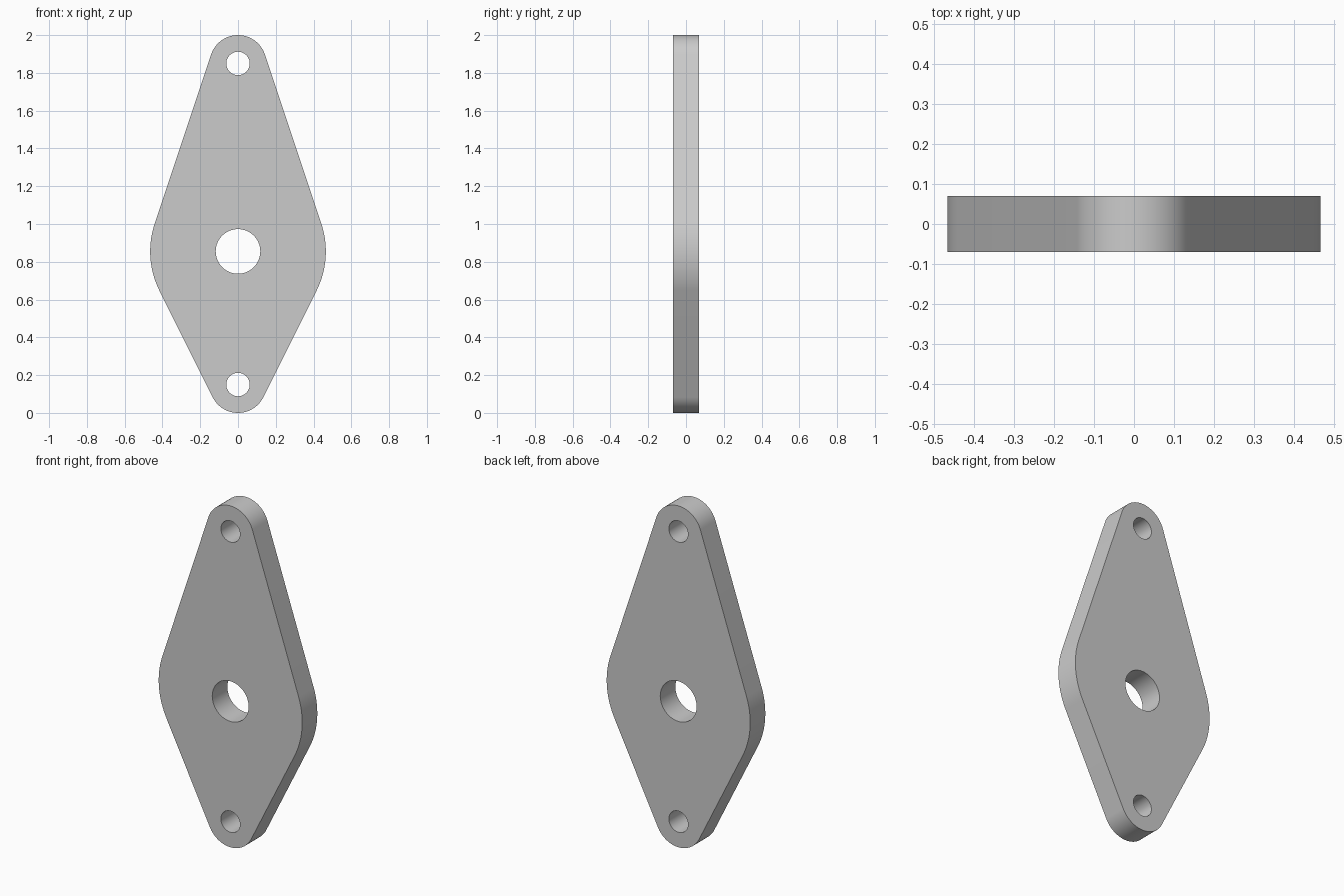
import bpy, bmesh
from math import sin, cos, asin, pi, radians

cube = bpy.data.objects.get("Cube")
if cube:
    bpy.data.objects.remove(cube)

HALF_THICKNESS = 0.07
MID_Z, MID_R = 0.855, 0.465
TOP_Z, BOTTOM_Z, END_R = 1.85, 0.15, 0.15


def arc(z, radius, start, end, steps):
    """Points (x, z) along an arc centred on the plate axis."""
    angles = [start + (end - start) * i / steps for i in range(steps + 1)]
    return [(radius * cos(a), z + radius * sin(a)) for a in angles]


def circle(z, radius, steps=64):
    return arc(z, radius, 0, 2 * pi, steps)[:-1]


# Outline: three arcs joined by their common tangent lines
upper = asin((MID_R - END_R) / (TOP_Z - MID_Z))
lower = asin((MID_R - END_R) / (MID_Z - BOTTOM_Z))
outline = (arc(MID_Z, MID_R, -lower, upper, 24)
           + arc(TOP_Z, END_R, upper, pi - upper, 40)
           + arc(MID_Z, MID_R, pi - upper, pi + lower, 24)
           + arc(BOTTOM_Z, END_R, pi + lower, 2 * pi - lower, 40))

# Centre bore and the two bolt holes
loops = [outline, circle(MID_Z, 0.118), circle(TOP_Z, 0.062), circle(BOTTOM_Z, 0.062)]

# Fill the front face around the holes, then extrude it to the back
bm = bmesh.new()
for points in loops:
    verts = [bm.verts.new((x, -HALF_THICKNESS, z)) for x, z in points]
    for a, b in zip(verts, verts[1:] + verts[:1]):
        bm.edges.new((a, b))
bmesh.ops.triangle_fill(bm, use_beauty=True, edges=bm.edges[:], normal=(0, -1, 0))
result = bmesh.ops.extrude_face_region(bm, geom=bm.faces[:], use_keep_orig=True)
back = [g for g in result["geom"] if isinstance(g, bmesh.types.BMVert)]
bmesh.ops.translate(bm, vec=(0, 2 * HALF_THICKNESS, 0), verts=back)
bmesh.ops.recalc_face_normals(bm, faces=bm.faces[:])

mesh = bpy.data.meshes.new("flange_plate")
bm.to_mesh(mesh)
bm.free()
plate = bpy.data.objects.new("flange_plate", mesh)
bpy.context.collection.objects.link(plate)

# Plain grey material
grey = bpy.data.materials.new("light_grey")
grey.use_nodes = True
color = (0.6, 0.6, 0.6, 1)
grey.diffuse_color = color
grey.node_tree.nodes["Principled BSDF"].inputs["Base Color"].default_value = color
mesh.materials.append(grey)

# Smooth rims and bores with sharp face edges
bpy.ops.object.select_all(action="DESELECT")
plate.select_set(True)
bpy.context.view_layer.objects.active = plate
bpy.ops.object.shade_smooth_by_angle(angle=radians(30))
